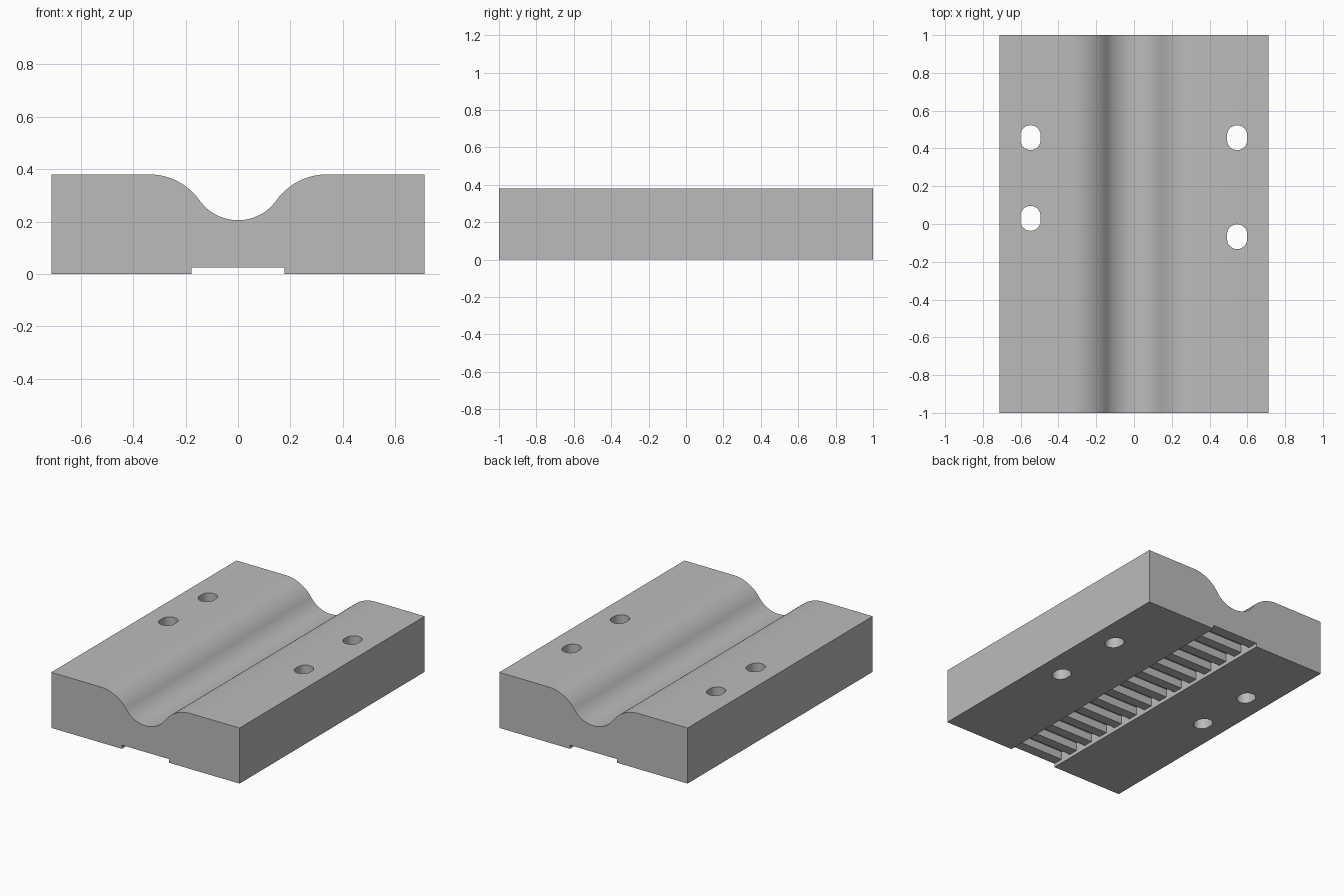
import bpy, bmesh
from math import sin, cos, pi, asin

if "Cube" in bpy.data.objects:
    bpy.data.objects.remove(bpy.data.objects["Cube"])

grey = bpy.data.materials.new("plain grey")
grey.use_nodes = True
grey.diffuse_color = (0.5, 0.5, 0.5, 1)
grey.node_tree.nodes["Principled BSDF"].inputs["Base Color"].default_value = (0.5, 0.5, 0.5, 1)

HALF_W, HEIGHT, CHANNEL_W, CHANNEL_H = 0.712, 0.38, 0.178, 0.025


def prism(bm, outline, offset):
    """Extrude a closed 3D outline along an offset vector."""
    face = bm.faces.new([bm.verts.new(p) for p in outline])
    top = bmesh.ops.extrude_face_region(bm, geom=[face])["geom"]
    bmesh.ops.translate(bm, verts=[v for v in top if isinstance(v, bmesh.types.BMVert)], vec=offset)


def make_object(name, bm):
    bmesh.ops.recalc_face_normals(bm, faces=bm.faces)
    mesh = bpy.data.meshes.new(name)
    bm.to_mesh(mesh)
    bm.free()
    mesh.materials.append(grey)
    obj = bpy.data.objects.new(name, mesh)
    bpy.context.collection.objects.link(obj)
    return obj


# Half profile: two tangent arcs form the cradle, then the block edge and belt channel
trough_r, crest_r, crest_x, trough_z = 0.18, 0.238, 0.34, 0.205
sweep = asin(crest_x / (trough_r + crest_r))
STEPS = 16
half = []
for i in range(STEPS + 1):
    a = sweep * i / STEPS
    half.append((trough_r * sin(a), trough_z + trough_r * (1 - cos(a))))
for i in range(STEPS - 1, -1, -1):
    a = sweep * i / STEPS
    half.append((crest_x - crest_r * sin(a), HEIGHT - crest_r * (1 - cos(a))))
half += [(HALF_W, HEIGHT), (HALF_W, 0), (CHANNEL_W, 0), (CHANNEL_W, CHANNEL_H)]
profile = half + [(-x, z) for x, z in reversed(half[1:])]
bm = bmesh.new()
prism(bm, [(x, -1, z) for x, z in profile], (0, 2, 0))
block = make_object("cradle_block", bm)

# Slotted screw holes
bm = bmesh.new()
hole_r, stretch = 0.0535, 0.0125
for x, y in ((-0.548, 0.457), (-0.548, 0.03), (0.546, 0.457), (0.546, -0.067)):
    outline = []
    for side in (0, 1):
        for i in range(13):
            a = pi * (side + i / 12)
            outline.append((x + hole_r * cos(a), y + hole_r * sin(a) + (stretch, -stretch)[side], -0.1))
    prism(bm, outline, (0, 0, 0.6))
holes = make_object("screw_hole_cutter", bm)

# Belt tooth grooves in the channel roof
bm = bmesh.new()
PITCH, TOOTH, DEPTH = 0.148, 0.04, 0.055
for i in range(-6, 7):
    y = i * PITCH
    prism(bm, [(-CHANNEL_W, y - TOOTH, 0.01), (CHANNEL_W, y - TOOTH, 0.01),
               (CHANNEL_W, y + TOOTH, 0.01), (-CHANNEL_W, y + TOOTH, 0.01)],
          (0, 0, CHANNEL_H + DEPTH - 0.01))
grooves = make_object("belt_groove_cutter", bm)

# Cut, then drop the cutters
bpy.context.view_layer.objects.active = block
block.select_set(True)
for cutter in (holes, grooves):
    cutter.hide_render = True
    mod = block.modifiers.new(cutter.name, "BOOLEAN")
    mod.operation, mod.solver, mod.object = "DIFFERENCE", "EXACT", cutter
    bpy.ops.object.modifier_apply(modifier=mod.name)
    bpy.data.objects.remove(cutter)
bpy.ops.object.shade_smooth_by_angle(angle=0.5)
